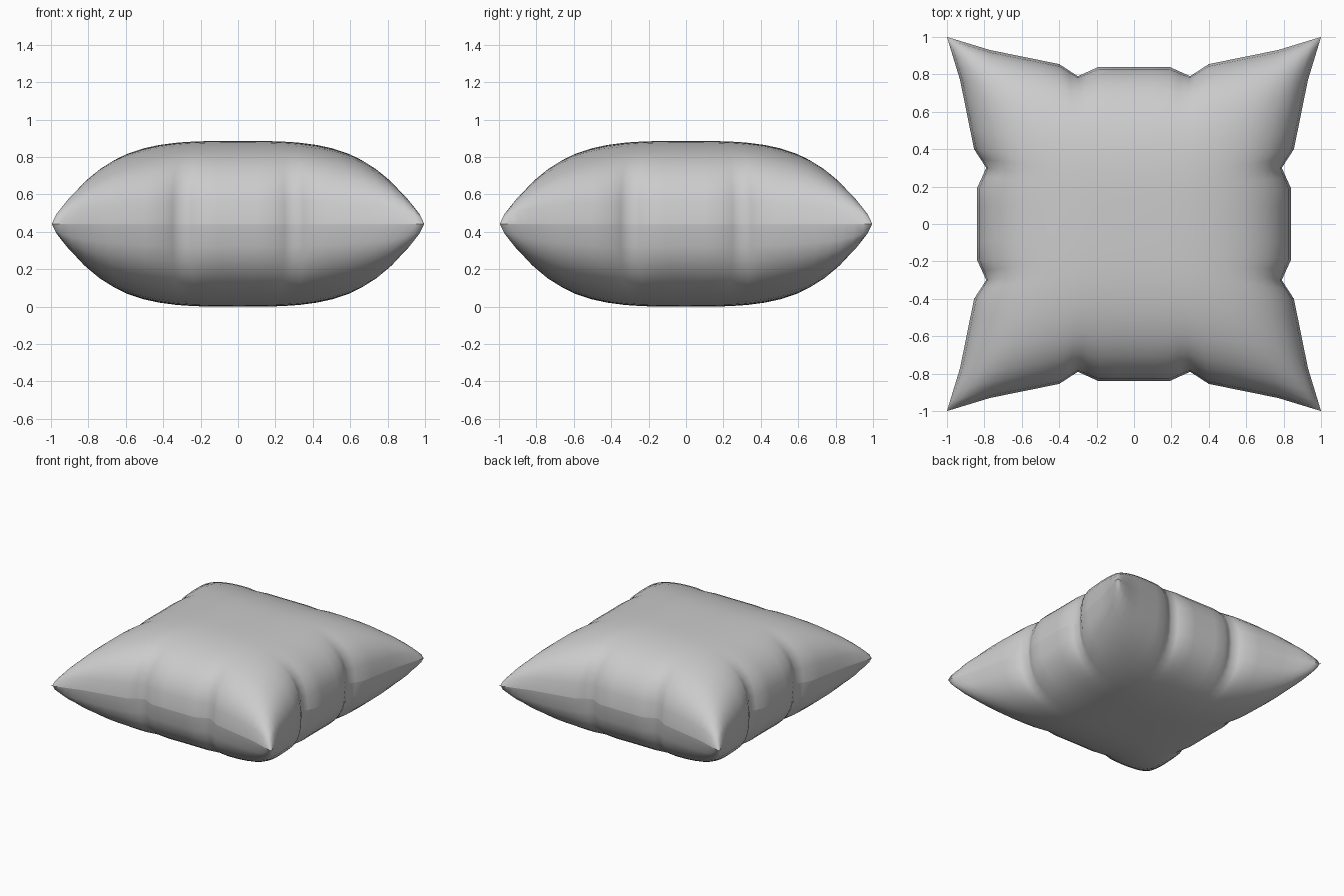
import bpy, bmesh

if "Cube" in bpy.data.objects:
    bpy.data.objects.remove(bpy.data.objects["Cube"])

MID = 0.443      # seam height, also half the thickness
HALF = [0, .1, .19, .25, .3, .35, .4, .5, .6, .7, .77, .84, .9, .95, .985, 1]
COORDS = [-c for c in reversed(HALF[1:])] + HALF
N = len(COORDS)
# seam outline: (position along side, distance from centre), pinched at 0.3
SEAM = [(0, .84), (.19, .84), (.3, .79), (.4, .855), (.77, .93), (1, 1)]


def seam(t):
    for (a, p), (b, q) in zip(SEAM, SEAM[1:]):
        if t <= b:
            return p + (q - p) * (t - a) / (b - a)
    return 1


def reach(along, out):
    """Sideways scale: smooth inside, wrinkled towards the seam."""
    smooth = .84 + .16 * along ** 2
    return smooth + (seam(abs(along)) - smooth) * abs(out) ** 4


def puff(t):
    return max(0, 1 - abs(t) ** 3.2) ** .43


bm = bmesh.new()


def build_panel(side, rim):
    """One stuffed cloth panel; both panels share the rim vertices."""
    grid = {}
    for i, u in enumerate(COORDS):
        for j, v in enumerate(COORDS):
            edge = i in (0, N - 1) or j in (0, N - 1)
            if edge and (i, j) in rim:
                grid[i, j] = rim[i, j]
                continue
            z = MID + side * MID * puff(u) * puff(v)
            vert = bm.verts.new((u * reach(v, u), v * reach(u, v), z))
            grid[i, j] = vert
            if edge:
                rim[i, j] = vert
    for i in range(N - 1):
        for j in range(N - 1):
            q = [grid[i, j], grid[i + 1, j], grid[i + 1, j + 1], grid[i, j + 1]]
            f = bm.faces.new(q if side > 0 else q[::-1])
            f.smooth = True


rim = {}
build_panel(1, rim)
build_panel(-1, rim)

# crisp seam around the rim
rim_set = set(rim.values())
for e in bm.edges:
    if e.verts[0] in rim_set and e.verts[1] in rim_set:
        e.smooth = False

mesh = bpy.data.meshes.new("pillow")
bm.to_mesh(mesh)
bm.free()
pillow = bpy.data.objects.new("pillow", mesh)
bpy.context.collection.objects.link(pillow)
